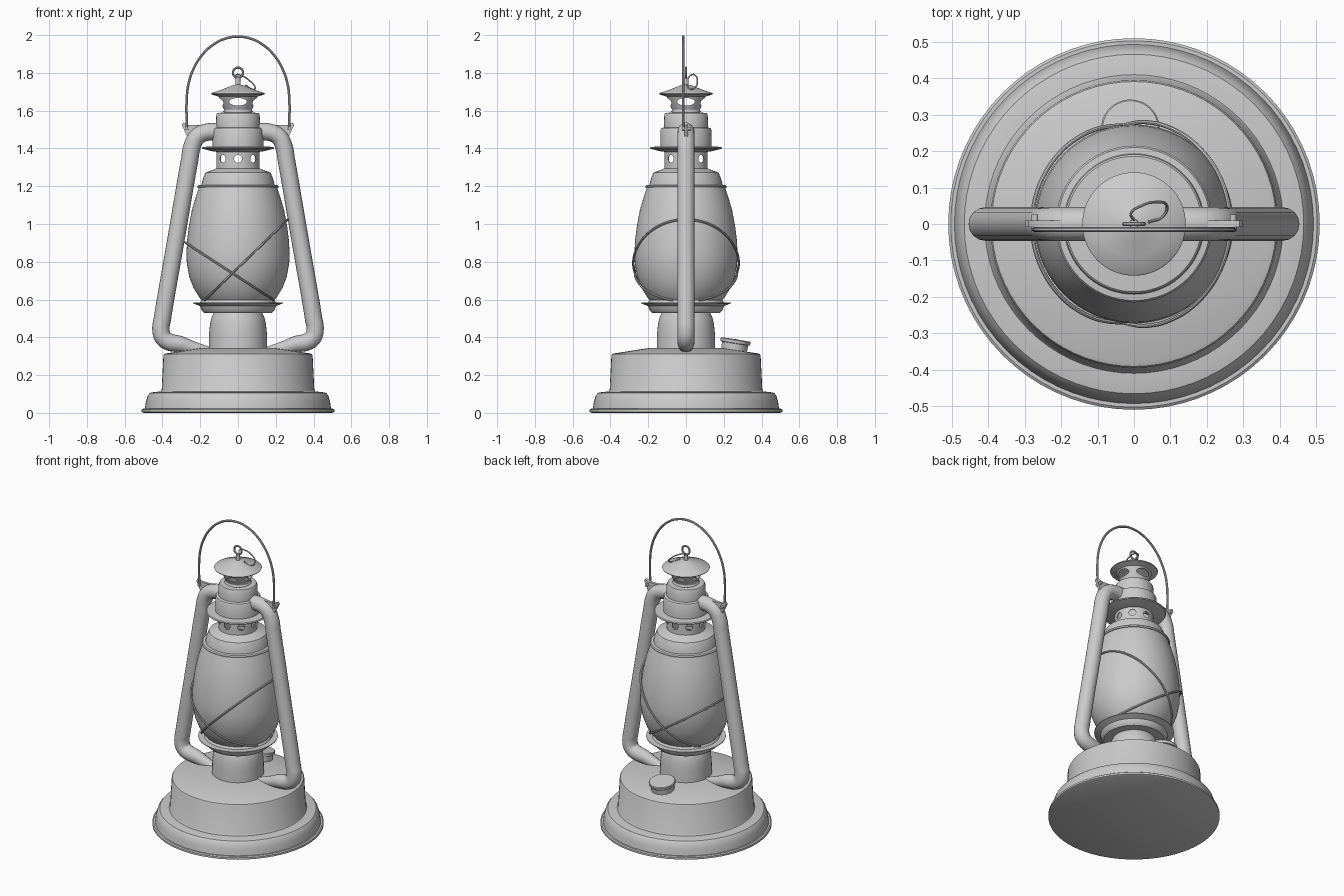
import bpy, bmesh, math
from mathutils import Matrix, Vector

if "Cube" in bpy.data.objects:
    bpy.data.objects.remove(bpy.data.objects["Cube"])


def finish(ob, angle=35):
    bpy.ops.object.select_all(action='DESELECT')
    ob.select_set(True)
    bpy.context.view_layer.objects.active = ob
    if ob.type == 'CURVE':
        bpy.ops.object.convert(target='MESH')
        ob = bpy.context.object
    for m in list(ob.modifiers):
        bpy.ops.object.modifier_apply(modifier=m.name)
    bpy.ops.object.shade_smooth_by_angle(angle=math.radians(angle))
    return ob


def from_bmesh(name, bm):
    me = bpy.data.meshes.new(name)
    bmesh.ops.recalc_face_normals(bm, faces=bm.faces)
    bm.to_mesh(me)
    bm.free()
    ob = bpy.data.objects.new(name, me)
    bpy.context.collection.objects.link(ob)
    return ob


def lathe(name, profile, wall=0, cutter=None, steps=72):
    """Spin an (r, z) profile about the z axis."""
    bm = bmesh.new()
    verts = [bm.verts.new((r, 0, z)) for r, z in profile]
    edges = [bm.edges.new(p) for p in zip(verts, verts[1:])]
    bmesh.ops.spin(bm, geom=verts + edges, cent=(0, 0, 0), axis=(0, 0, 1),
                   angle=2 * math.pi, steps=steps)
    bmesh.ops.remove_doubles(bm, verts=bm.verts, dist=1e-5)
    ob = from_bmesh(name, bm)
    if wall:
        m = ob.modifiers.new("wall", 'SOLIDIFY')
        m.thickness, m.offset = wall, -1
    if cutter:
        m = ob.modifiers.new("holes", 'BOOLEAN')
        m.object, m.operation = cutter, 'DIFFERENCE'
    ob = finish(ob)
    if cutter:
        bpy.data.objects.remove(cutter)
    return ob


def hole_cutter(count, z, half_w, half_h, dist):
    """Ring of oval plugs pointing outwards, one facing the front."""
    bm = bmesh.new()
    for i in range(count):
        mat = (Matrix.Rotation(2 * math.pi * i / count, 4, 'Z')
               @ Matrix.Translation((0, -dist, z)) @ Matrix.Rotation(math.pi / 2, 4, 'X')
               @ Matrix.Diagonal((half_w, half_h, 1, 1)))
        bmesh.ops.create_cone(bm, cap_ends=True, segments=24, radius1=1, radius2=1,
                              depth=0.1, matrix=mat)
    ob = from_bmesh("hole_cutter", bm)
    ob.hide_render = True
    return ob


def pipe(name, pts, radius, radii=None, res=4, smooth=True):
    cu = bpy.data.curves.new(name, 'CURVE')
    cu.dimensions, cu.bevel_depth, cu.bevel_resolution = '3D', radius, res
    cu.use_fill_caps, cu.resolution_u = True, 8
    sp = cu.splines.new('BEZIER')
    sp.bezier_points.add(len(pts) - 1)
    for i, (bp, p) in enumerate(zip(sp.bezier_points, pts)):
        bp.co = p
        bp.handle_left_type = bp.handle_right_type = 'AUTO' if smooth else 'VECTOR'
        bp.radius = radii[i] if radii else 1
    ob = bpy.data.objects.new(name, cu)
    bpy.context.collection.objects.link(ob)
    return finish(ob)


# Fuel tank and burner
lathe("fuel_tank", [(0, 0), (0.5, 0), (0.51, 0.005), (0.51, 0.017), (0.503, 0.022),
                    (0.493, 0.022), (0.487, 0.06), (0.478, 0.092), (0.466, 0.106),
                    (0.44, 0.111), (0.41, 0.113), (0.404, 0.122), (0.395, 0.303),
                    (0.391, 0.311), (0.38, 0.315), (0.2, 0.343), (0, 0.348)])
lathe("burner", [(0.155, 0.335), (0.153, 0.42), (0.148, 0.47), (0.14, 0.505), (0.125, 0.535)])
lathe("globe_dish", [(0, 0.53), (0.18, 0.53), (0.193, 0.542), (0.2, 0.565), (0.237, 0.58),
                     (0.237, 0.584), (0.2, 0.584), (0.19, 0.6), (0, 0.6)])

# Glass globe
globe = [(0.19, 0.595), (0.205, 0.612), (0.235, 0.66), (0.258, 0.72), (0.271, 0.79),
         (0.273, 0.84), (0.27, 0.91), (0.26, 0.99), (0.245, 1.07), (0.225, 1.14), (0.208, 1.19)]
lathe("glass_globe", globe)

# Hood and chimney
lathe("globe_collar", [(0.2, 1.188), (0.213, 1.19), (0.215, 1.198), (0.21, 1.205), (0.193, 1.207),
                       (0.19, 1.225), (0.178, 1.26), (0.172, 1.272), (0.16, 1.277), (0.125, 1.29),
                       (0.115, 1.295)])
lathe("vented_chimney", [(0.115, 1.285), (0.115, 1.39)], 0.005,
      hole_cutter(8, 1.345, 0.021, 0.021, 0.115))
lathe("hood_flange", [(0.113, 1.382), (0.14, 1.386), (0.187, 1.398), (0.191, 1.403),
                      (0.186, 1.408), (0.135, 1.411)])
lathe("hood", [(0.135, 1.405), (0.135, 1.497), (0.13, 1.507), (0.116, 1.512), (0.115, 1.578),
               (0.109, 1.588), (0.075, 1.59), (0.075, 1.607)])
lathe("vented_neck", [(0.076, 1.592), (0.069, 1.605), (0.074, 1.615), (0.1, 1.678)], 0.004,
      hole_cutter(4, 1.647, 0.047, 0.02, 0.09))
lathe("cap", [(0.095, 1.672), (0.14, 1.686), (0.142, 1.69), (0.138, 1.694), (0.09, 1.71),
              (0.05, 1.726), (0.025, 1.735), (0.013, 1.738), (0.012, 1.775), (0, 1.778)])

# Lifting ring and loose hook
bpy.ops.mesh.primitive_torus_add(major_radius=0.027, minor_radius=0.006, major_segments=32,
                                 minor_segments=10, location=(0, 0, 1.801),
                                 rotation=(math.pi / 2, 0, 0))
bpy.context.object.name = "lifting_ring"
finish(bpy.context.object)
pipe("cap_hook", [(0, 0.01, 1.772), (-0.008, 0.03, 1.79), (0.02, 0.05, 1.785), (0.06, 0.06, 1.76),
                  (0.09, 0.05, 1.725), (0.08, 0.022, 1.712), (0.04, 0.005, 1.735)], 0.004, res=2)

# Side tubes with bail ears and pins
path = [(0.09, 1.488), (0.165, 1.486), (0.215, 1.463), (0.243, 1.41), (0.256, 1.34), (0.328, 0.92),
        (0.4, 0.5), (0.408, 0.44), (0.395, 0.397), (0.36, 0.374), (0.31, 0.365), (0.24, 0.345),
        (0.15, 0.325)]
radii = [1] * 10 + [0.95, 0.75, 0.5]
ear = [(0.29, 1.537), (0.265, 1.524), (0.2, 1.525), (0.21, 1.45), (0.265, 1.455), (0.298, 1.525)]
for side, s in (("left", -1), ("right", 1)):
    pipe(side + "_tube", [(s * x, 0, z) for x, z in path], 0.046, radii, res=6)
    bm = bmesh.new()
    f = bm.faces.new([bm.verts.new((s * x, -0.008, z)) for x, z in ear])
    ext = bmesh.ops.extrude_face_region(bm, geom=[f])
    bmesh.ops.translate(bm, vec=(0, 0.018, 0),
                        verts=[v for v in ext["geom"] if isinstance(v, bmesh.types.BMVert)])
    finish(from_bmesh(side + "_ear", bm))
    pipe(side + "_pin", [(s * 0.272, -0.022, 1.505), (s * 0.272, 0.026, 1.505)], 0.009, smooth=False)

# Bail handle
arch = [math.pi * i / 12 for i in range(13)]
pipe("bail_handle", [(0.27, -0.015, 1.5)]
     + [(0.272 * math.cos(a), -0.015, 1.65 + 0.342 * math.sin(a)) for a in arch]
     + [(-0.27, -0.015, 1.5)], 0.007, res=3)


# Crossed guard wires hugging the globe
def globe_radius(z):
    for (r0, z0), (r1, z1) in zip(globe, globe[1:]):
        if z0 <= z <= z1:
            return r0 + (r1 - r0) * (z - z0) / (z1 - z0)
    return globe[0][0]


def guard_wire(name, z0, slope):
    pts = []
    for i in range(-36, 37):
        a = math.radians(i * 5)
        r = 0.27
        for _ in range(12):
            z = z0 + abs(slope) * r * math.cos(a)
            r = 0.5 * r + 0.5 * (globe_radius(z) + 0.01)
        if z > 0.595:
            pts.append((math.copysign(r, slope) * math.cos(a), r * math.sin(a), z))
    pipe(name, pts, 0.006, res=2)


guard_wire("guard_wire_right", 0.768, 0.97)
guard_wire("guard_wire_left", 0.72, -0.65)

# Filler cap at the back
filler = lathe("filler_cap", [(0, -0.03), (0.068, -0.03), (0.07, 0.032), (0.078, 0.034),
                              (0.08, 0.04), (0.08, 0.05), (0.076, 0.054), (0, 0.056)], steps=40)
filler.location = (-0.01, 0.255, 0.335)
filler.rotation_euler = (math.radians(-9), 0, 0)
